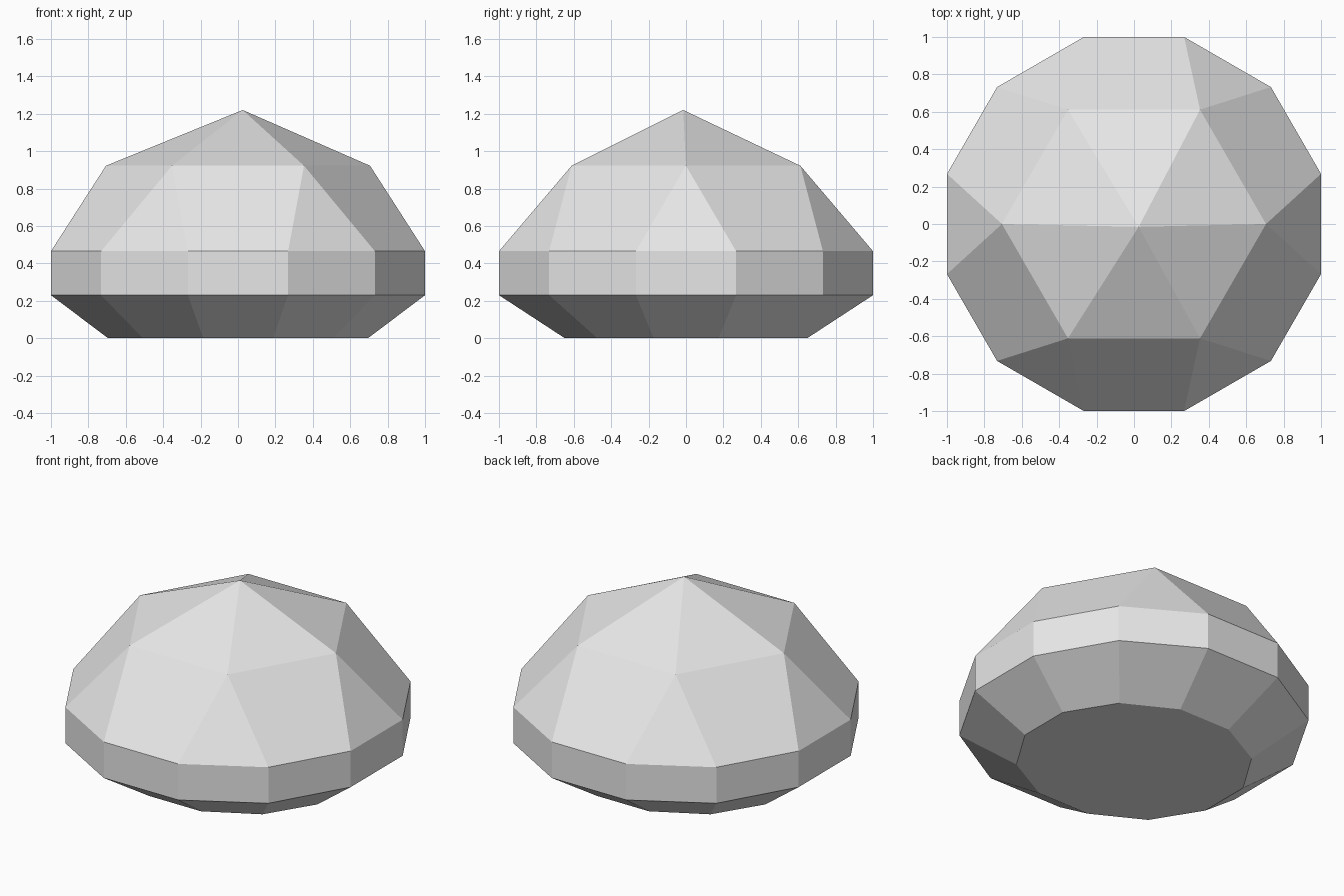
import bpy, bmesh
from math import cos, sin, radians

cube = bpy.data.objects.get("Cube")
if cube:
    bpy.data.objects.remove(cube, do_unlink=True)

# Single plain grey
grey = bpy.data.materials.new("stone_grey")
grey.use_nodes = True
colour = (0.8, 0.8, 0.8, 1)
grey.diffuse_color = colour
grey.node_tree.nodes["Principled BSDF"].inputs["Base Color"].default_value = colour

bm = bmesh.new()


def ring(count, start, rx, ry, z):
    """Regular ring of vertices, stretched to rx by ry."""
    step = 360 / count
    angles = [radians(start + i * step) for i in range(count)]
    return [bm.verts.new((rx * cos(a), ry * sin(a), z)) for a in angles]


SIDES = 12
outer = 1 / cos(radians(15))  # flats touch x = 1 and y = 1

base = ring(SIDES, 15, 0.695 * outer, 0.648 * outer, 0)
girdle_low = ring(SIDES, 15, outer, outer, 0.23)
girdle_high = ring(SIDES, 15, outer, outer, 0.465)
crown = ring(6, 0, 0.706, 0.706, 0.922)
apex = bm.verts.new((0.025, -0.015, 1.22))

# Flat underside, tapered foot and upright girdle
bm.faces.new(base[::-1])
for low, high in ((base, girdle_low), (girdle_low, girdle_high)):
    for i in range(SIDES):
        j = (i + 1) % SIDES
        bm.faces.new((low[i], low[j], high[j], high[i]))

# Faceted crown: alternating quads and triangles, then the cap
for k in range(6):
    n = (k + 1) % 6
    a, b, c = (girdle_high[(2 * k + s) % SIDES] for s in (0, 1, 2))
    bm.faces.new((a, b, crown[n], crown[k]))
    bm.faces.new((b, c, crown[n]))
    bm.faces.new((crown[k], crown[n], apex))

bmesh.ops.recalc_face_normals(bm, faces=bm.faces[:])
mesh = bpy.data.meshes.new("faceted_stone")
bm.to_mesh(mesh)
bm.free()
mesh.materials.append(grey)
stone = bpy.data.objects.new("faceted_stone", mesh)
bpy.context.collection.objects.link(stone)
